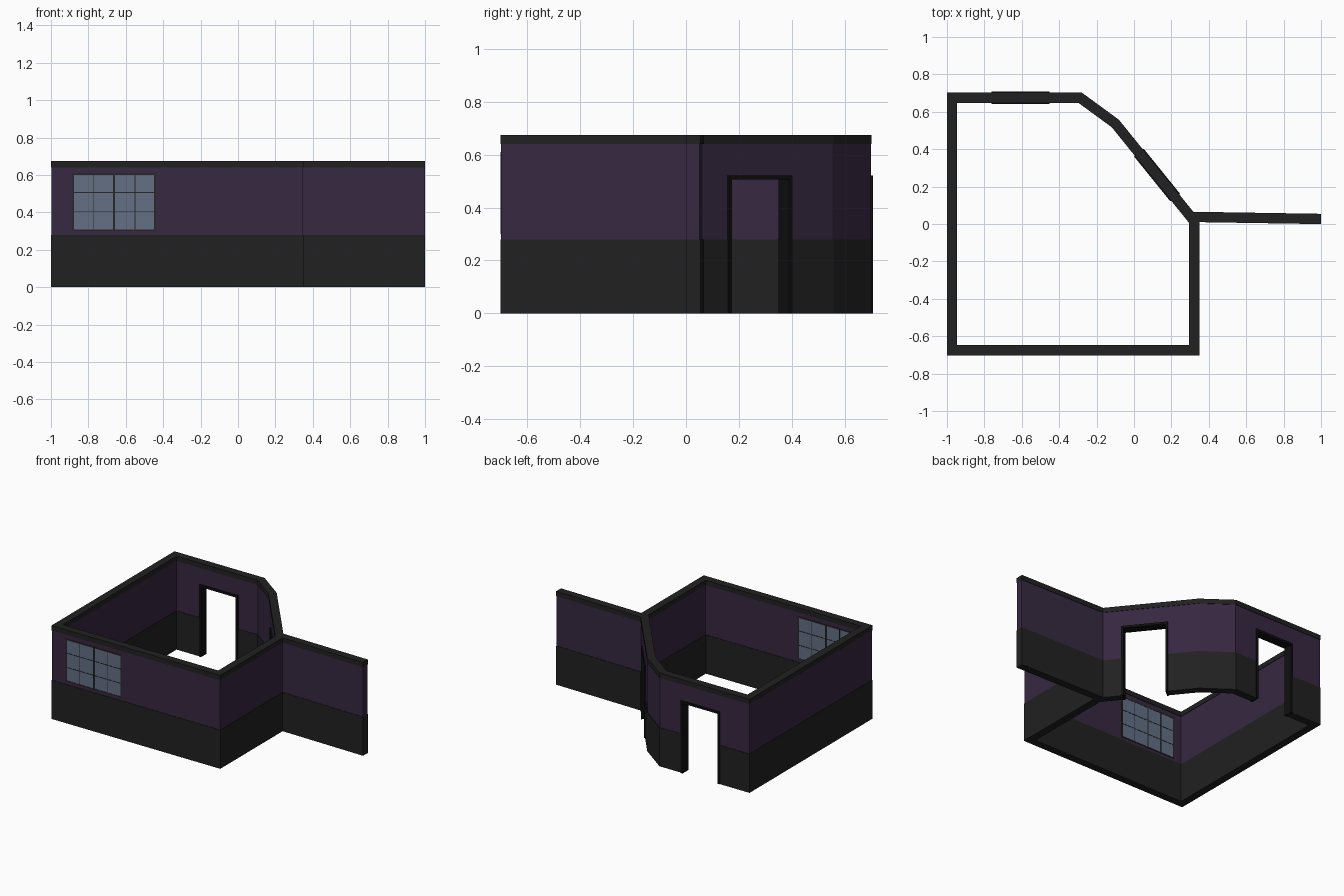
import bpy, bmesh, math
from mathutils import Vector, Matrix

if "Cube" in bpy.data.objects:
    bpy.data.objects.remove(bpy.data.objects["Cube"])


def material(name, rgb):
    m = bpy.data.materials.new(name)
    m.diffuse_color = (*rgb, 1)
    m.use_nodes = True
    m.node_tree.nodes["Principled BSDF"].inputs["Base Color"].default_value = m.diffuse_color
    return m


DARK = material("charcoal", (0.015, 0.015, 0.015))
PURPLE = material("purple_paint", (0.037, 0.021, 0.052))
BLACK = material("door_black", (0.005, 0.005, 0.005))
GLASS = material("glass", (0.125, 0.16, 0.235))
BAR = material("window_bar", (0.022, 0.02, 0.018))


def finish(name, bm, mat):
    bmesh.ops.recalc_face_normals(bm, faces=bm.faces)
    me = bpy.data.meshes.new(name)
    bm.to_mesh(me)
    bm.free()
    ob = bpy.data.objects.new(name, me)
    bpy.context.collection.objects.link(ob)
    if mat:
        me.materials.append(mat)
    return ob


def boxes(name, items, mat, matrix=Matrix()):
    """One object from (min corner, max corner) boxes."""
    bm = bmesh.new()
    for lo, hi in items:
        lo, hi = Vector(lo), Vector(hi)
        m = Matrix.Translation((lo + hi) / 2) @ Matrix.Diagonal((*(hi - lo), 1))
        bmesh.ops.create_cube(bm, size=1, matrix=matrix @ m)
    return finish(name, bm, mat)


def offset(path, d):
    """Mitred offset of a closed path."""
    out = []
    for i, p in enumerate(path):
        a = (p - path[i - 1]).normalized()
        b = (path[(i + 1) % len(path)] - p).normalized()
        na, nb = Vector((a.y, -a.x)), Vector((b.y, -b.x))
        out.append(p + (na + nb) * d / (1 + na.dot(nb)))
    return out


def ring_wall(name, path, half, z0, z1, mat):
    bm = bmesh.new()
    o, n = offset(path, half), offset(path, -half)
    loops = [[bm.verts.new((p.x, p.y, z)) for p in pts]
             for pts, z in ((o, z0), (o, z1), (n, z1), (n, z0))]
    for k in range(4):
        A, B = loops[k], loops[(k + 1) % 4]
        for i in range(len(path)):
            j = (i + 1) % len(path)
            bm.faces.new((A[i], A[j], B[j], B[i]))
    return finish(name, bm, mat)


# Room outline (wall centre line) and the side wing
ROOM = [Vector(p) for p in ((-0.9725, -0.675), (0.3225, -0.675), (0.3225, 0.015),
                            (-0.10, 0.5375), (-0.288, 0.675), (-0.9725, 0.675))]
WING_A, WING_B = Vector((0.31, 0.038)), Vector((1.0, 0.027))
wing_dir = WING_B - WING_A
wing_mat = Matrix.Translation((*WING_A, 0)) @ Matrix.Rotation(
    math.atan2(wing_dir.y, wing_dir.x), 4, 'Z')

BANDS = (("dado", 0.0275, 0.0, 0.28, DARK),
         ("painted_wall", 0.0245, 0.28, 0.64, PURPLE),
         ("top_trim", 0.0275, 0.64, 0.675, DARK))
walls = []
for name, half, z0, z1, mat in BANDS:
    walls.append(ring_wall("room_" + name, ROOM, half, z0, z1, mat))
    boxes("wing_" + name, [((0, -half, z0), (wing_dir.length, half, z1))], mat, wing_mat)

# Doorways: cut the walls and line them with frames
diag = ROOM[3] - ROOM[2]
diag_centre = ROOM[2] + diag * ((0.262 - ROOM[2].y) / diag.y)
DOORS = (("back_door", Vector((-0.607, 0.675)), 0.0),
         ("angled_door", diag_centre, math.atan2(diag.y, diag.x)))
W, T, H, D = 0.155, 0.016, 0.522, 0.033
for name, c, ang in DOORS:
    m = Matrix.Translation((*c, 0)) @ Matrix.Rotation(ang, 4, 'Z')
    cutter = boxes(name + "_cutter", [((-W + 0.004, -0.06, -0.1), (W - 0.004, 0.06, H - 0.004))], None, m)
    cutter.hide_render = True
    cutter.hide_set(True)
    for w in walls[:2]:
        mod = w.modifiers.new(name, 'BOOLEAN')
        mod.operation = 'DIFFERENCE'
        mod.solver = 'EXACT'
        mod.object = cutter
    boxes(name + "_frame", [((-W, -D, 0), (-W + T, D, H)),
                            ((W - T, -D, 0), (W, D, H)),
                            ((-W + T, -D, H - T), (W - T, D, H))], BLACK, m)

# Front window: glass slab with frame and glazing bars on both sides
X0, X1, Z0, Z1, F = -0.885, -0.44, 0.30, 0.61, 0.009
boxes("window_glass", [((X0, -0.7005, Z0), (X1, -0.6495, Z1))], GLASS)
bars = []
for i in range(5):
    x = X0 + (X1 - X0) * i / 4
    h = F / 2 if i % 2 == 0 else F / 4
    x = min(max(x, X0 + h), X1 - h)
    bars.append(((x - h, -0.7025, Z0), (x + h, -0.6475, Z1)))
for i in range(4):
    z = Z0 + (Z1 - Z0) * i / 3
    h = F / 2 if i in (0, 3) else F / 4
    z = min(max(z, Z0 + h), Z1 - h)
    bars.append(((X0, -0.702, z - h), (X1, -0.648, z + h)))
boxes("window_bars", bars, BAR)
